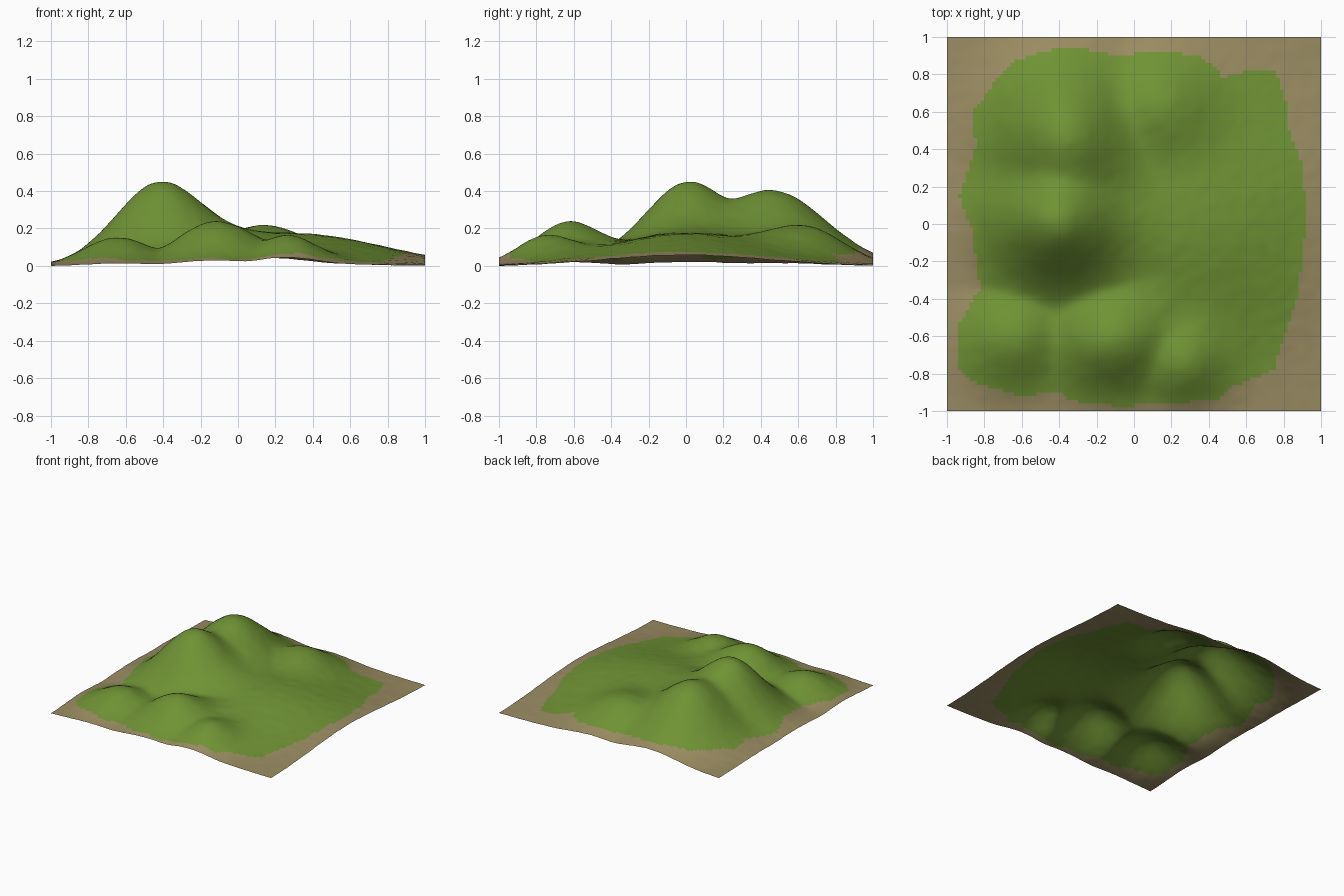
import bpy, bmesh, math
from mathutils import Vector, noise

if "Cube" in bpy.data.objects:
    bpy.data.objects.remove(bpy.data.objects["Cube"])

N = 100  # grid cells per side

# hills: centre x, centre y, height, squared width in x, squared width in y
HILLS = [
    (-0.43, 0.02, 0.395, 0.107, 0.107),   # main hill
    (-0.38, 0.47, 0.37, 0.12, 0.165),     # rear hill
    (0.13, 0.65, 0.165, 0.09, 0.08),      # rear shoulder
    (-0.13, -0.64, 0.20, 0.08, 0.06),     # front knolls
    (-0.65, -0.62, 0.145, 0.062, 0.06),
    (0.26, -0.76, 0.13, 0.045, 0.045),
]

# outline of the grassy area, seen from above
GRASS = [(-.94, -.55), (-.94, -.77), (-.83, -.86), (-.6, -.92), (-.4, -.9), (-.3, -.96),
         (0, -.97), (.45, -.94), (.5, -.88), (.75, -.78), (.8, -.6), (.87, -.4),
         (.91, -.1), (.93, .05), (.9, .3), (.83, .5), (.81, .65), (.75, .83),
         (.57, .81), (.48, .79), (.35, .9), (.15, .92), (-.1, .9), (-.25, .94),
         (-.45, .93), (-.65, .87), (-.75, .75), (-.86, .6), (-.85, .4), (-.93, .15),
         (-.87, -.05), (-.82, -.33)]


def bump(x, y, cx, cy, h, wx, wy):
    return h * math.exp(-(x - cx) ** 2 / wx - (y - cy) ** 2 / wy)


def height(x, y):
    # broad dome, soft maximum of the hills, slight roughness
    dome = bump(x, y, 0.3, 0, 0.175, 0.46, 0.36)
    hills = sum(bump(x, y, *h) ** 4 for h in HILLS) ** 0.25
    return dome + hills + 0.0025 * noise.noise(Vector((x * 16, y * 16, 3.7)))


def inside(x, y, poly):
    hit = False
    for (ax, ay), (bx, by) in zip(poly, poly[1:] + poly[:1]):
        if (ay > y) != (by > y) and x < ax + (y - ay) * (bx - ax) / (by - ay):
            hit = not hit
    return hit


def material(name, rgb):
    m = bpy.data.materials.new(name)
    m.diffuse_color = (*rgb, 1)
    m.use_nodes = True
    m.node_tree.nodes["Principled BSDF"].inputs["Base Color"].default_value = m.diffuse_color
    return m


# terrain sheet
bm = bmesh.new()
bmesh.ops.create_grid(bm, x_segments=N, y_segments=N, size=1)
for v in bm.verts:
    v.co.z = height(v.co.x, v.co.y)
low = min(v.co.z for v in bm.verts)
for v in bm.verts:
    v.co.z -= low

# grass inside the outline, soil around it
for f in bm.faces:
    c = f.calc_center_median()
    wobble = 0.012 * noise.noise(Vector((c.x * 12, c.y * 12, 0)))
    f.material_index = 1 if inside(c.x + wobble, c.y + wobble, GRASS) else 0
    f.smooth = True

mesh = bpy.data.meshes.new("terrain")
bm.to_mesh(mesh)
bm.free()
mesh.materials.append(material("soil", (0.32, 0.26, 0.12)))
mesh.materials.append(material("grass", (0.16, 0.29, 0.035)))
terrain = bpy.data.objects.new("terrain", mesh)
bpy.context.collection.objects.link(terrain)
